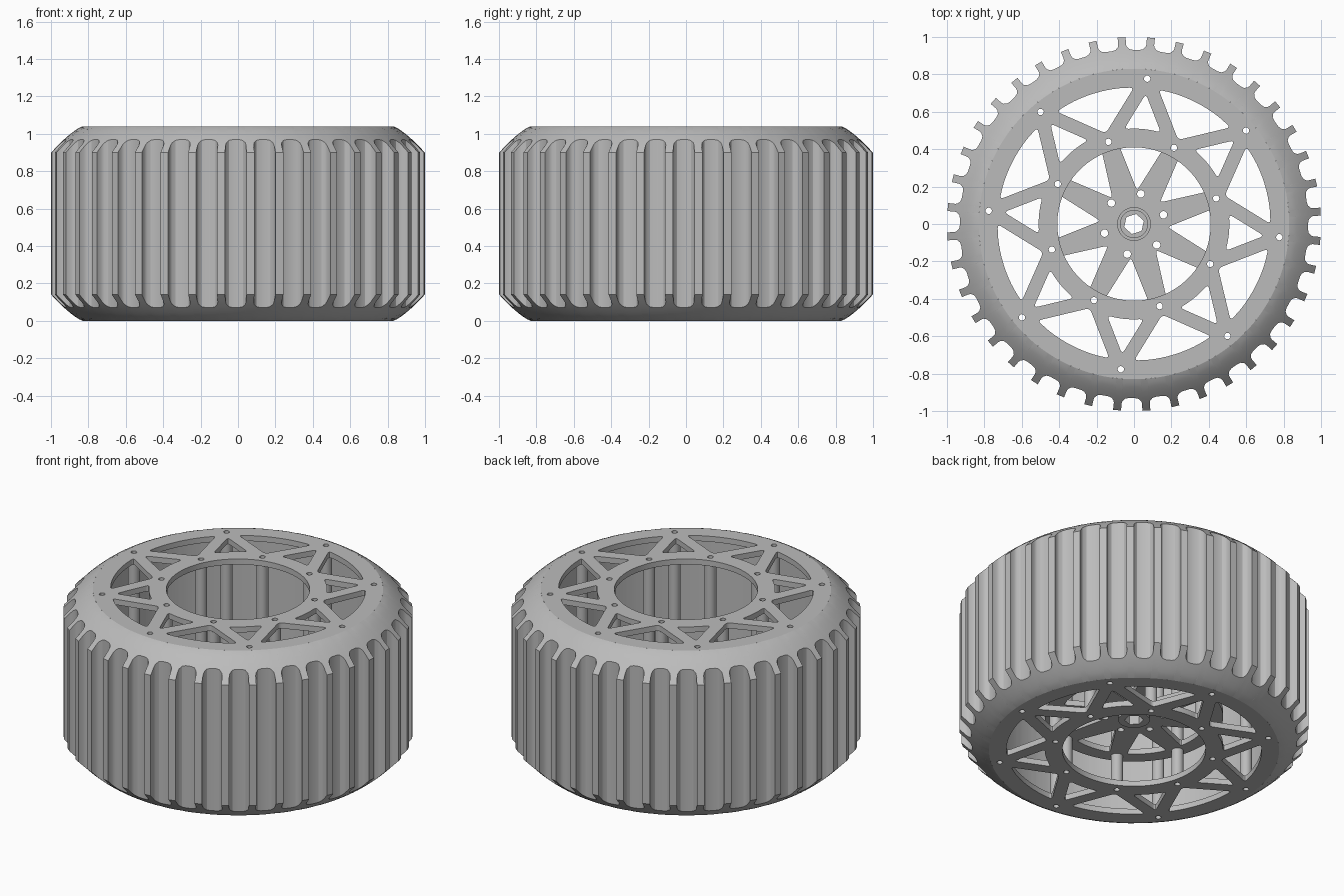
import bpy, bmesh
from math import sin, cos, pi, radians, sqrt, atan2
from mathutils import Vector

cube = bpy.data.objects.get("Cube")
if cube:
    bpy.data.objects.remove(cube, do_unlink=True)

H = 1.04            # wheel height
RIM = 0.83          # tyre inner radius
TURN = radians(-5.2)
STEP = pi / 4       # eight-fold pattern
PLATE = 0.035       # plate thickness

grey = bpy.data.materials.new("grey")
grey.use_nodes = True
grey.diffuse_color = (0.5, 0.5, 0.5, 1)
grey.node_tree.nodes["Principled BSDF"].inputs["Base Color"].default_value = (0.5, 0.5, 0.5, 1)


def finish(obj):
    """Clean the mesh, shade it and give it the material."""
    bm = bmesh.new()
    bm.from_mesh(obj.data)
    bmesh.ops.remove_doubles(bm, verts=bm.verts, dist=1e-5)
    bmesh.ops.recalc_face_normals(bm, faces=bm.faces)
    bm.to_mesh(obj.data)
    bm.free()
    obj.data.materials.clear()
    obj.data.materials.append(grey)
    bpy.ops.object.select_all(action="DESELECT")
    obj.select_set(True)
    bpy.context.view_layer.objects.active = obj
    bpy.ops.object.shade_smooth_by_angle(angle=radians(30))


def polar(r, a):
    return Vector((r * cos(a), r * sin(a)))


def circle(r, n=32, center=(0, 0), start=0.0):
    return [Vector(center) + polar(r, start + 2 * pi * i / n) for i in range(n)]


def extrude(name, loops, z0, z1):
    """Fill nested outlines (inner ones become holes) and extrude them."""
    curve = bpy.data.curves.new(name, "CURVE")
    curve.dimensions = "2D"
    curve.fill_mode = "BOTH"
    curve.extrude = (z1 - z0) / 2
    for loop in loops:
        spline = curve.splines.new("POLY")
        spline.points.add(len(loop) - 1)
        for point, p in zip(spline.points, loop):
            point.co = (p.x, p.y, (z0 + z1) / 2 * 0, 1)
        spline.use_cyclic_u = True
    obj = bpy.data.objects.new(name, curve)
    bpy.context.collection.objects.link(obj)
    obj.location.z = (z0 + z1) / 2
    bpy.ops.object.select_all(action="DESELECT")
    obj.select_set(True)
    bpy.context.view_layer.objects.active = obj
    bpy.ops.object.convert(target="MESH")
    finish(bpy.context.view_layer.objects.active)


def rounded(p, before, after, size):
    """Points of a rounded corner at p."""
    a = p + (before - p).normalized() * size
    b = p + (after - p).normalized() * size
    return [a * (1 - t) ** 2 + p * 2 * t * (1 - t) + b * t * t for t in (0, .25, .5, .75, 1)]


def window(ray, apex, half_angle, base, outward, size=0.025):
    """Triangular opening with an arc base, symmetric about a ray."""
    d = cos(half_angle) * (1 if outward else -1)
    root = sqrt(base ** 2 - (apex * sin(half_angle)) ** 2)
    t = -apex * d + (root if outward else -root)
    edge = atan2(t * sin(half_angle), apex + t * d)
    arc = [polar(base, ray + edge * (1 - 2 * i / 12)) for i in range(13)]
    tip = polar(apex, ray)
    inner = arc[2:-2]
    return (rounded(tip, arc[-1], arc[0], size) + rounded(arc[0], tip, inner[0], size)
            + inner + rounded(arc[-1], inner[-1], tip, size))


# Tyre: grooved outline with a shoulder that curves in at both ends
half_groove = [(-0.057, 0.998), (-0.057, 0.967), (-0.051, 0.948), (-0.037, 0.935), (-0.018, 0.931)]
groove = half_groove + [(-x, r) for x, r in reversed(half_groove)]
outline = []
for k in range(40):
    a = TURN - radians(4.5) - k * radians(9)
    outline += [(sqrt(x * x + r * r), a - atan2(x, r)) for x, r in groove]


def section(radius):
    side = []
    for i in range(6):
        r = RIM + (radius - RIM) * i / 5
        side.append((r, 0.14 * ((r - RIM) / (1 - RIM)) ** 1.3))
    return side + [(r, H - z) for r, z in reversed(side)]


bm = bmesh.new()
rings = []
for radius, a in outline:
    rings.append([bm.verts.new((r * cos(a), r * sin(a), z)) for r, z in section(radius)])
for ring, following in zip(rings, rings[1:] + rings[:1]):
    for i in range(len(ring)):
        bm.faces.new((ring[i - 1], ring[i], following[i], following[i - 1]))
mesh = bpy.data.meshes.new("tyre")
bm.to_mesh(mesh)
bm.free()
tyre = bpy.data.objects.new("tyre", mesh)
bpy.context.collection.objects.link(tyre)
finish(tyre)

# Truss geometry: struts zigzag between outer and inner bolt circles
OUTER, INNER, STRUT = 0.78, 0.46, 0.036
run = polar(OUTER, STEP / 2) - Vector((INNER, 0))
inner_angle = atan2(run.y, run.x)
outer_angle = inner_angle - STEP / 2
outer_rays = [TURN + k * STEP for k in range(8)]
inner_rays = [a + STEP / 2 for a in outer_rays]
bolts = [polar(OUTER, a) for a in outer_rays] + [polar(INNER, a) for a in inner_rays]
bolt_holes = [circle(0.017, 16, p) for p in bolts]

# Top and bottom truss plates
truss = [circle(RIM, 128), circle(0.41, 96)] + bolt_holes
for a in inner_rays:
    truss.append(window(a, INNER + STRUT / sin(inner_angle), inner_angle, 0.73, True))
for a in outer_rays:
    truss.append(window(a, OUTER - STRUT / sin(outer_angle), outer_angle, 0.51, False))
extrude("bottom_plate", truss, 0, PLATE)
extrude("top_plate", truss, H - PLATE, H)

# Hollow posts joining the two plates
extrude("posts", [circle(0.035, 24, p) for p in bolts] + bolt_holes, PLATE, H - PLATE)

# Hub plate with spokes and a ring of small holes
hub = [circle(0.51, 96), circle(0.055, 6, start=inner_rays[0])] + bolt_holes[8:]
hub += [window(a, 0.18, radians(27), 0.425, True, 0.02) for a in outer_rays]
hub += [circle(0.02, 16, polar(0.165, inner_rays[0] + k * pi / 3)) for k in range(6)]
extrude("hub_plate", hub, 0.22, 0.22 + PLATE)

# Hub boss with a hexagonal bore
bore = circle(0.055, 6, start=inner_rays[0])
extrude("hub_boss", [circle(0.09, 48), bore], 0.2, 0.32)
extrude("hub_collar", [circle(0.075, 48), bore], 0.32, 0.34)
